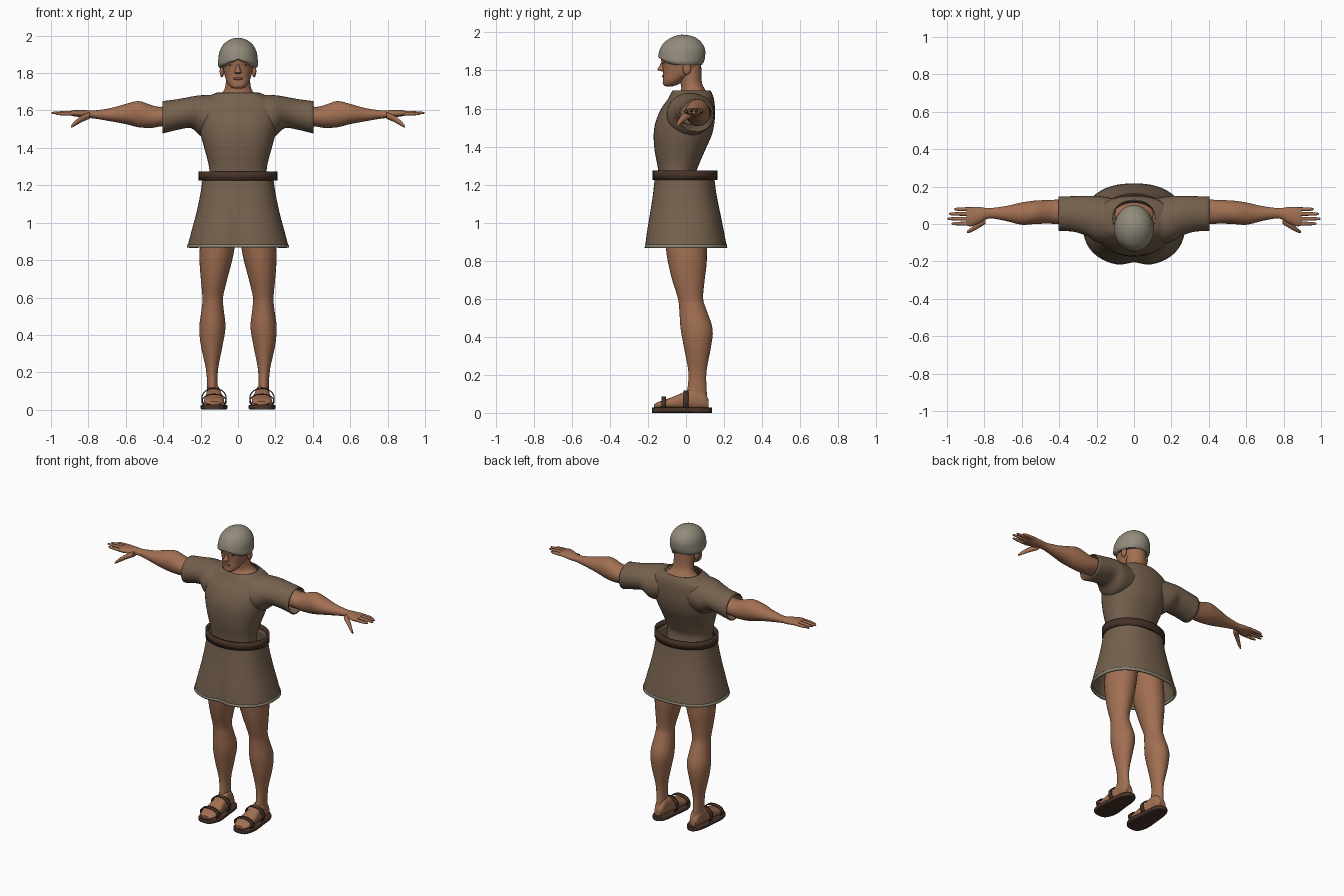
import bpy, bmesh, math

cube = bpy.data.objects.get("Cube")
if cube:
    bpy.data.objects.remove(cube)


def material(name, rgb):
    m = bpy.data.materials.new(name)
    m.use_nodes = True
    m.diffuse_color = (*rgb, 1)
    bsdf = m.node_tree.nodes["Principled BSDF"]
    bsdf.inputs["Base Color"].default_value = (*rgb, 1)
    bsdf.inputs["Roughness"].default_value = 0.8
    return m


SKIN = material("skin", (0.36, 0.16, 0.085))
CLOTH = material("brown cloth", (0.18, 0.12, 0.075))
LEATHER = material("dark leather", (0.06, 0.032, 0.02))
HAIR = material("grey hair", (0.29, 0.26, 0.2))
HEM = material("pale hem", (0.26, 0.24, 0.18))
DARK = material("dark brown", (0.03, 0.015, 0.01))
LIPS = material("lips", (0.24, 0.085, 0.05))


def smooth_rows(rows, steps):
    """Catmull-Rom interpolation of the cross-section rows."""
    out = []
    for i in range(len(rows) - 1):
        p0, p1 = rows[max(i - 1, 0)], rows[i]
        p2, p3 = rows[i + 1], rows[min(i + 2, len(rows) - 1)]
        for k in range(steps):
            t = k / steps
            out.append([0.5 * (2 * b + (c - a) * t + (2 * a - 5 * b + 4 * c - d) * t * t
                               + (3 * b - a - 3 * c + d) * t ** 3)
                        for a, b, c, d in zip(p0, p1, p2, p3)])
    return out + [list(rows[-1])]


def loft(name, rows, mat, axis="z", side=1, sides=32, steps=4, power=1.0,
         caps=True, thick=0, warp=None):
    """Skin oval sections; each row is (position, a_min, a_max, b_min, b_max)."""
    bm = bmesh.new()
    rings = []
    for t, a0, a1, b0, b1 in smooth_rows(rows, steps):
        ring = []
        for k in range(sides):
            ang = 2 * math.pi * k / sides
            c, s = math.cos(ang), math.sin(ang)
            a = (a0 + a1) / 2 + (a1 - a0) / 2 * math.copysign(abs(c) ** power, c)
            b = (b0 + b1) / 2 + (b1 - b0) / 2 * math.copysign(abs(s) ** power, s)
            x, y, z = {"z": (a, b, t), "x": (t, a, b), "y": (a, t, b)}[axis]
            if warp:
                x, y, z = warp(x, y, z)
            ring.append(bm.verts.new((x * side, y, z)))
        rings.append(ring)
    for r0, r1 in zip(rings, rings[1:]):
        for k in range(sides):
            n = (k + 1) % sides
            bm.faces.new((r0[k], r0[n], r1[n], r1[k]))
    if caps:
        bm.faces.new(rings[0])
        bm.faces.new(rings[-1])
    bmesh.ops.recalc_face_normals(bm, faces=bm.faces)
    mesh = bpy.data.meshes.new(name)
    bm.to_mesh(mesh)
    bm.free()
    mesh.materials.append(mat)
    ob = bpy.data.objects.new(name, mesh)
    bpy.context.collection.objects.link(ob)
    if thick:
        mod = ob.modifiers.new("thickness", "SOLIDIFY")
        mod.thickness, mod.offset = thick, -1
    bpy.ops.object.select_all(action="DESELECT")
    ob.select_set(True)
    bpy.context.view_layer.objects.active = ob
    bpy.ops.object.shade_smooth_by_angle(angle=math.radians(50))
    return ob


def sym(rows):
    """Expand (position, half_width, b_min, b_max) to full rows."""
    return [(t, -w, w, b0, b1) for t, w, b0, b1 in rows]


def blob(name, centre, size, mat, side=1):
    """Small ellipsoid detail."""
    x, y, z = centre
    rows = []
    for k in range(9):
        ang = math.pi * k / 8
        r, h = max(math.sin(ang), 0.03), -math.cos(ang)
        rows.append((z + size[2] * h, x - size[0] * r, x + size[0] * r,
                     y - size[1] * r, y + size[1] * r))
    return loft(name, rows, mat, side=side, sides=16, steps=1)


# Tunic body and skirt
loft("tunic_body", sym([(1.17, .15, -.14, .07), (1.26, .152, -.145, .055), (1.31, .157, -.152, .07),
                        (1.38, .175, -.165, .10), (1.46, .197, -.17, .135), (1.53, .21, -.16, .15),
                        (1.6, .215, -.13, .152), (1.65, .2, -.095, .147), (1.68, .15, -.08, .137),
                        (1.695, .115, -.07, .127)]),
     CLOTH, caps=False, thick=.008, power=.88, sides=48)


def skirt_folds(x, y, z):
    """Soft dip in the middle of the front, growing towards the hem."""
    dip = .02 * max(0, (1.25 - z) / .38) * math.exp(-(x / .05) ** 2)
    return x, y + (dip if y < 0 else 0), z


loft("skirt", sym([(.872, .27, -.222, .215), (.95, .25, -.212, .2), (1.05, .223, -.195, .18),
                   (1.15, .202, -.178, .16), (1.25, .187, -.163, .147)]),
     CLOTH, caps=False, thick=.008, power=.85, sides=64, warp=skirt_folds)
loft("skirt_hem", sym([(.868, .273, -.224, .217), (.884, .27, -.222, .215)]),
     HEM, caps=False, thick=.012, power=.85, sides=64, steps=1, warp=skirt_folds)
loft("belt", sym([(1.225, .21, -.175, .165), (1.275, .21, -.175, .165)]),
     LEATHER, caps=False, thick=.014, sides=48, steps=1)

# Neck and head
loft("neck", sym([(1.6, .13, -.05, .11), (1.67, .11, -.035, .115), (1.7, .08, -.025, .1),
                  (1.74, .066, -.03, .083), (1.83, .064, -.05, .08)]), SKIN)
loft("head", sym([(1.717, .022, -.108, -.07), (1.727, .04, -.12, -.04), (1.75, .058, -.121, -.01),
                  (1.785, .071, -.121, .05), (1.83, .08, -.125, .075), (1.87, .084, -.132, .08),
                  (1.93, .07, -.11, .065)]), SKIN, power=.9)
loft("nose", sym([(1.796, .011, -.128, -.1), (1.804, .019, -.15, -.1), (1.825, .011, -.139, -.1),
                  (1.855, .008, -.126, -.1)]), SKIN, sides=16)
blob("mouth", (0, -.119, 1.77), (.026, .008, .007), LIPS)
blob("chin", (0, -.105, 1.734), (.028, .018, .015), SKIN)


def hairline(x, y, z):
    """Raise the lower edge over the brow, with a scalloped fringe."""
    low = max(0, (1.875 - z) / .04)
    front = max(0, -y / .14) * max(0, 1 - abs(x) / .1)
    return x, y, z + low * (.035 * front + .004 * math.cos(x * 150) * front)


loft("hair_cap", sym([(1.828, .1, -.115, .083), (1.845, .108, -.14, .093), (1.87, .106, -.146, .1),
                      (1.91, .1, -.138, .1), (1.945, .084, -.117, .083), (1.972, .056, -.08, .052),
                      (1.985, .025, -.045, .015), (1.988, .004, -.025, -.015)]),
     HAIR, sides=48, warp=hairline)

FINGERS = [("index_finger", .976, .002, 1.582), ("middle_finger", .998, .028, 1.587),
           ("ring_finger", .99, .054, 1.587), ("little_finger", .962, .079, 1.584)]

for label, s in (("left", 1), ("right", -1)):
    # Face details
    blob(label + "_ear", (.086, .005, 1.81), (.012, .022, .033), SKIN, s)
    blob(label + "_eye", (.034, -.112, 1.842), (.015, .008, .006), DARK, s)
    blob(label + "_brow", (.036, -.113, 1.858), (.023, .009, .004), DARK, s)

    # Sleeve
    loft(label + "_sleeve", [(.1, -.1, .135, 1.47, 1.685), (.19, -.1, .15, 1.46, 1.682),
                             (.25, -.065, .15, 1.505, 1.674), (.32, -.042, .149, 1.497, 1.661),
                             (.403, -.036, .146, 1.477, 1.65)],
         CLOTH, "x", s, caps=False, thick=.008)

    # Arm, palm and fingers
    loft(label + "_arm", [(.2, .0, .13, 1.52, 1.64), (.4, .0, .13, 1.515, 1.62),
                          (.46, .002, .128, 1.507, 1.628), (.53, .0, .125, 1.51, 1.65),
                          (.6, -.004, .115, 1.527, 1.635), (.68, .015, .097, 1.542, 1.613),
                          (.77, .03, .085, 1.557, 1.6), (.82, .008, .09, 1.56, 1.602),
                          (.87, -.012, .09, 1.568, 1.602), (.895, -.008, .088, 1.573, 1.598)],
         SKIN, "x", s)
    for name, tip, y, z in FINGERS:
        loft(f"{label}_{name}", [(.86, y - .011, y + .011, z - .01, z + .012),
                                 (.93, y - .01, y + .01, z - .009, z + .01),
                                 (tip - .01, y - .007, y + .007, z - .006, z + .006),
                                 (tip, y - .002, y + .002, z - .002, z + .002)],
             SKIN, "x", s, sides=12)
    loft(label + "_thumb", [(.795, .0, .05, 1.555, 1.59), (.835, -.025, .012, 1.538, 1.573),
                            (.872, -.044, -.02, 1.517, 1.544), (.893, -.049, -.037, 1.507, 1.519)],
         SKIN, "x", s, sides=16)

    # Leg and foot
    loft(label + "_leg", [(1.05, .0, .18, -.12, .12), (.87, .018, .204, -.106, .111),
                          (.78, .036, .205, -.092, .108), (.69, .06, .198, -.07, .097),
                          (.6, .08, .19, -.042, .09), (.54, .077, .194, -.035, .108),
                          (.44, .067, .207, -.028, .14), (.34, .083, .198, -.01, .13),
                          (.22, .106, .172, .012, .108), (.13, .109, .165, .008, .108),
                          (.05, .1, .165, -.01, .115)], SKIN, "z", s)
    loft(label + "_foot", [(-.168, .1, .155, .026, .045), (-.14, .076, .18, .024, .06),
                           (-.08, .075, .18, .022, .08), (-.01, .085, .172, .02, .11),
                           (.04, .094, .168, .02, .135), (.09, .098, .165, .02, .12),
                           (.118, .11, .155, .024, .07)], SKIN, "y", s, power=.8)

    # Sandal sole and straps
    sole = [(-.178, .11, .15), (-.165, .08, .182), (-.1, .057, .2), (0, .067, .192),
            (.08, .075, .182), (.12, .09, .167), (.136, .112, .146)]
    loft(label + "_sandal_sole", [(y, a, b, 0, .028) for y, a, b in sole],
         LEATHER, "y", s, power=.35)
    for part, y, top in (("toe", -.117, .086), ("instep", .0, .118)):
        loft(f"{label}_{part}_strap", [(y - .013, .06, .196, -.04 + .045, top),
                                       (y + .013, .06, .196, .005, top)],
             LEATHER, "y", s, caps=False, thick=.006, steps=1)
